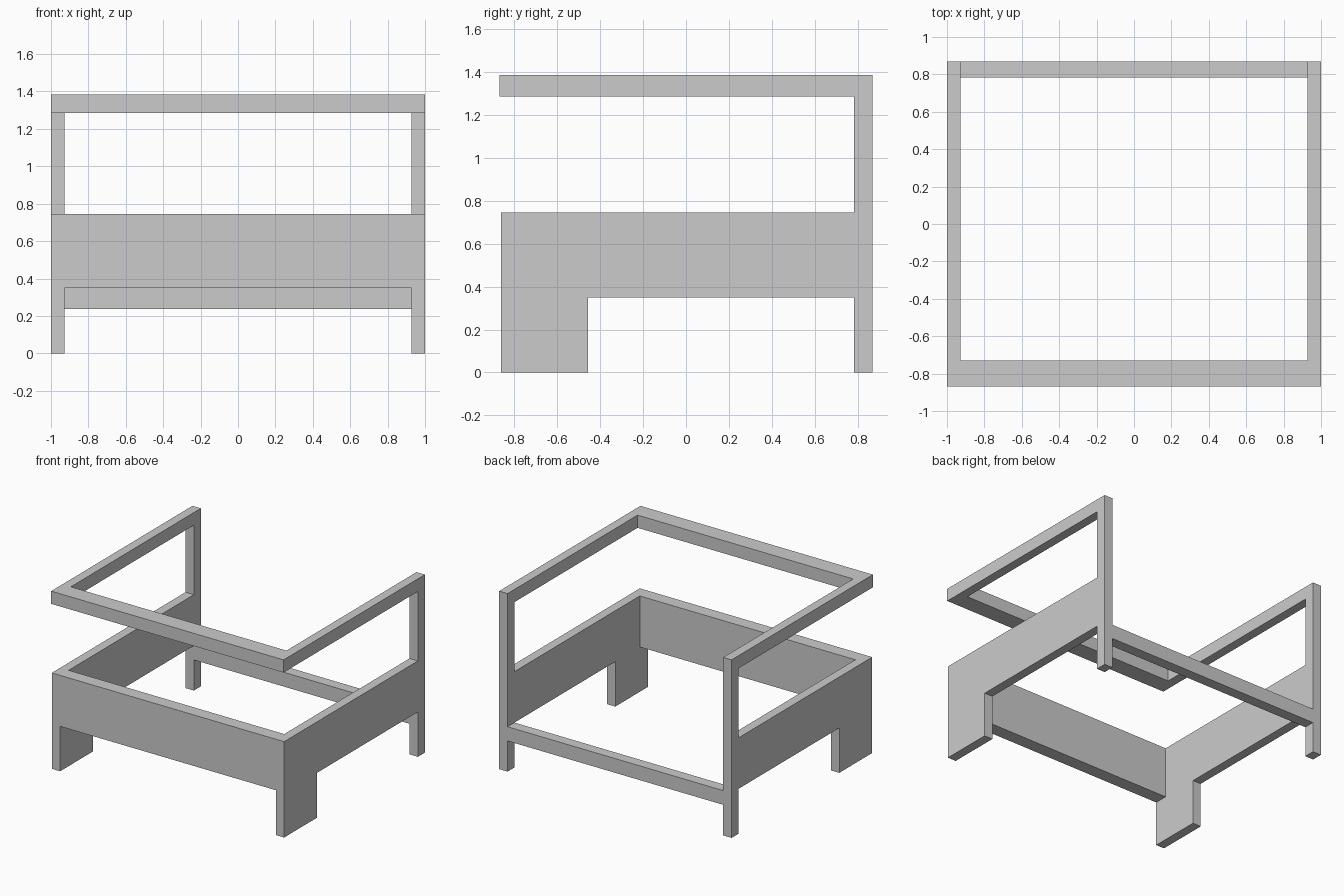
import bpy
import bmesh

if "Cube" in bpy.data.objects:
    bpy.data.objects.remove(bpy.data.objects["Cube"])

W = 1.0        # half width
T = 0.072      # side frame thickness
INNER = W - T
BACK, FRONT_TOP, FRONT_LOW = 0.868, -0.868, -0.861
POST = 0.783   # inner edge of the back posts
ARM_Z, TOP_Z = 1.286, 1.385
SEAT_Z, APRON_Z = 0.746, 0.349


def extrude_profile(name, points, x0, x1):
    """Closed (y, z) outline extruded along x from x0 to x1."""
    bm = bmesh.new()
    face = bm.faces.new([bm.verts.new((x0, y, z)) for y, z in points])
    ext = bmesh.ops.extrude_face_region(bm, geom=[face])
    moved = [v for v in ext["geom"] if isinstance(v, bmesh.types.BMVert)]
    bmesh.ops.translate(bm, verts=moved, vec=(x1 - x0, 0, 0))
    bmesh.ops.recalc_face_normals(bm, faces=bm.faces)
    mesh = bpy.data.meshes.new(name)
    bm.to_mesh(mesh)
    bm.free()
    obj = bpy.data.objects.new(name, mesh)
    bpy.context.collection.objects.link(obj)
    return obj


def cross_bar(name, y0, y1, z0, z1):
    """Bar spanning between the two side frames."""
    return extrude_profile(name, [(y0, z0), (y1, z0), (y1, z1), (y0, z1)],
                           -INNER, INNER)


# Side frames: broad front leg, side panel, back post and armrest in one outline
side_outline = [
    (FRONT_LOW, 0), (-0.456, 0), (-0.456, APRON_Z), (POST, APRON_Z),
    (POST, 0), (BACK, 0), (BACK, TOP_Z), (FRONT_TOP, TOP_Z),
    (FRONT_TOP, ARM_Z), (POST, ARM_Z), (POST, SEAT_Z), (FRONT_LOW, SEAT_Z),
]
for label, s in (("left", -1), ("right", 1)):
    extrude_profile(f"{label}_side_frame", side_outline, s * INNER, s * W)

# Cross members
cross_bar("top_front_rail", FRONT_TOP, -0.73, ARM_Z, TOP_Z)
cross_bar("front_panel", FRONT_LOW, -0.757, APRON_Z, SEAT_Z)
cross_bar("rear_lower_rail", POST, BACK, 0.238, APRON_Z)
